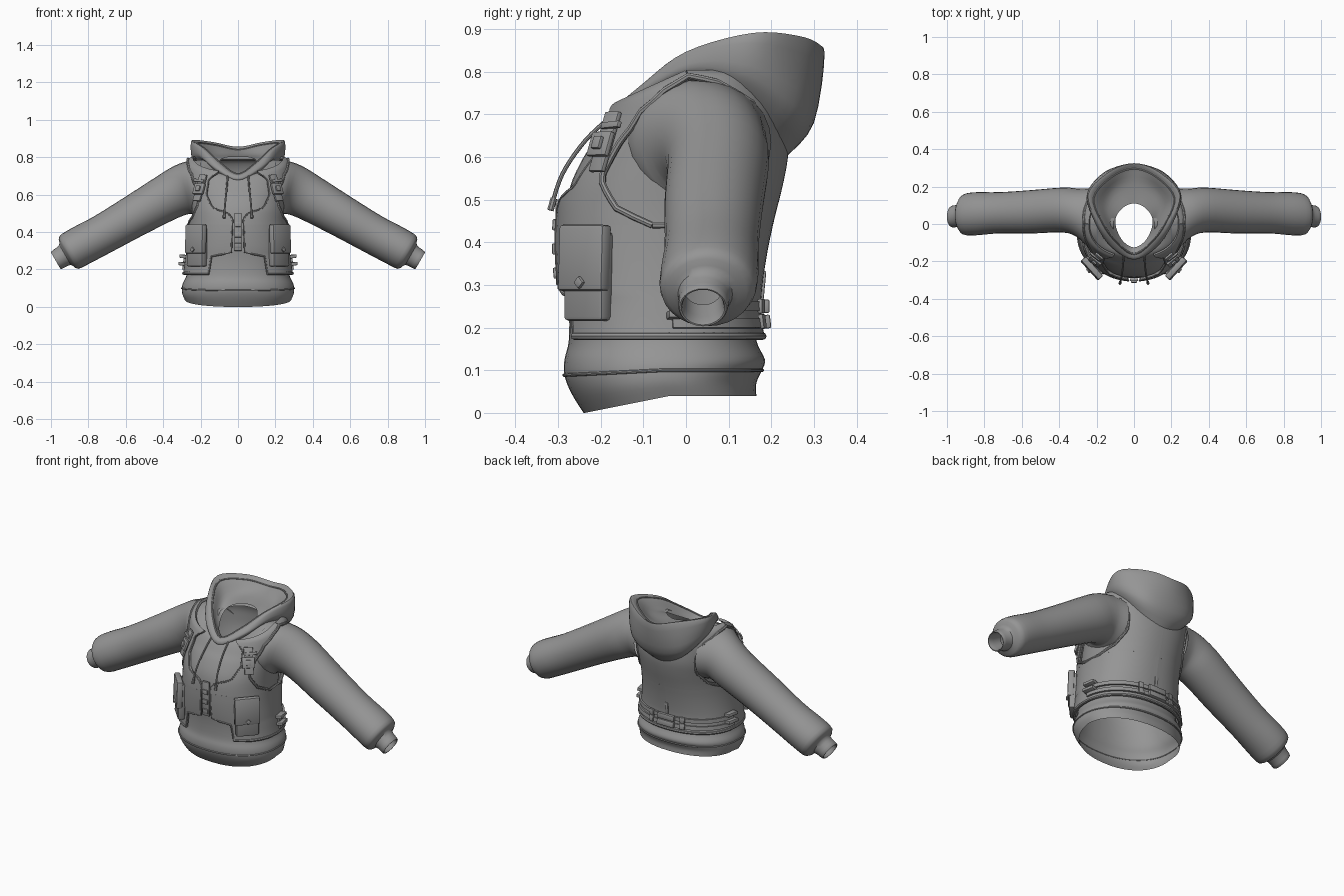
import bpy, bmesh
from math import radians, degrees, sin, cos, acos, pi, copysign
from mathutils import Vector, Matrix

if bpy.data.objects.get("Cube"):
    bpy.data.objects.remove(bpy.data.objects["Cube"], do_unlink=True)

cloth = bpy.data.materials.new("plain grey cloth")
cloth.use_nodes = True
GREY = (0.3, 0.3, 0.3, 1)
cloth.diffuse_color = GREY
for node in cloth.node_tree.nodes:
    if node.type == 'BSDF_PRINCIPLED':
        node.inputs["Base Color"].default_value = GREY
        node.inputs["Roughness"].default_value = 0.8
parts = []


def add_object(name, data, mirror=False):
    obj = bpy.data.objects.new(name, data)
    bpy.context.scene.collection.objects.link(obj)
    data.materials.append(cloth)
    if mirror:
        obj.modifiers.new("mirror", 'MIRROR').merge_threshold = 0.0005
    parts.append(obj)
    return obj


def spline(points, steps, closed=False):
    """Smooth path running through every given vector."""
    pts = [Vector(p) for p in points]
    n = len(pts)
    pick = (lambda i: pts[i % n]) if closed else (lambda i: pts[max(0, min(n - 1, i))])
    out = []
    for i in range(n if closed else n - 1):
        a, b, c, d = (pick(i + k) for k in (-1, 0, 1, 2))
        for s in range(steps):
            u = s / steps
            out.append(b + (c - a) * (u / 2) + (a * 2 - b * 5 + c * 4 - d) * (u * u / 2)
                       + (b * 3 - a - c * 3 + d) * (u ** 3 / 2))
    return out if closed else out + [pts[-1]]


def loft(name, rings, closed=True, mirror=False):
    """Skin a list of equally long rows of points."""
    bm = bmesh.new()
    rows = [[bm.verts.new(p) for p in ring] for ring in rings]
    n = len(rows[0])
    for low, high in zip(rows, rows[1:]):
        for i in range(n if closed else n - 1):
            j = (i + 1) % n
            bm.faces.new((low[i], low[j], high[j], high[i]))
    mesh = bpy.data.meshes.new(name)
    bm.to_mesh(mesh)
    bm.free()
    return add_object(name, mesh, mirror)


def table(pairs, z):
    for (z0, v0), (z1, v1) in zip(pairs, pairs[1:]):
        if z <= z1:
            return v0 + (v1 - v0) * max(0, z - z0) / (z1 - z0)
    return pairs[-1][1]


# Torso sections: height, half width, front y, back y, downward slope of the front
TORSO = spline([
    (.04, .285, -.24, .165, .2), (.07, .298, -.27, .165, .1), (.1, .3, -.285, .178, .05),
    (.125, .295, -.285, .185, 0), (.17, .275, -.275, .165, 0), (.25, .262, -.275, .155, 0),
    (.35, .25, -.285, .165, 0), (.45, .245, -.285, .185, 0), (.53, .248, -.272, .205, 0),
    (.6, .255, -.24, .218, 0), (.66, .26, -.21, .218, .08), (.72, .262, -.185, .21, .2),
    (.775, .245, -.17, .18, .45), (.785, .19, -.15, .14, .55), (.78, .11, -.13, .12, .75)], 4)
ROUND = 0.9


def section(z):
    for a, b in zip(TORSO, TORSO[1:]):
        if a[0] <= z <= b[0]:
            return a.lerp(b, (z - a[0]) / (b[0] - a[0]))
    return TORSO[-5]


def on_section(sec, t, off=0):
    """Point at angle t (front -90, side 0, back 90) pushed out by off."""
    z, a, front, back, slope = sec
    mid, b = (front + back) / 2, (back - front) / 2
    c, s = cos(radians(t)), sin(radians(t))
    x = a * copysign(abs(c) ** ROUND, c)
    y = b * copysign(abs(s) ** ROUND, s)
    up = max(0, min(1, (z - .68) / .1))
    normal = Vector((c / a, s / b, 0)).normalized() + Vector((0, 0, up))
    return Vector((x, mid + y, z + slope * min(y, 0))) + normal * off


def P(t, z, off=0):
    return on_section(section(z), t, off)


def angle_at(x, z):
    return -degrees(acos(min(1, x / section(z)[1]) ** (1 / ROUND)))


def patch(name, heights, start, end, off, thick, cols=18):
    """Cloth panel on the torso between two edge angles, on both sides."""
    rows = []
    for z in heights:
        t0, t1 = start(z), end(z)
        rows.append([P(t0 + (t1 - t0) * i / cols, z, off) for i in range(cols + 1)])
    obj = loft(name, rows, closed=False)
    shell = obj.modifiers.new("thickness", 'SOLIDIFY')
    shell.thickness, shell.offset = thick, 0
    obj.modifiers.new("mirror", 'MIRROR').merge_threshold = 0.0005


def plate(name, t, z, off, size, mirror=True, bevel=0.005, turn=0):
    """Bevelled block lying on the torso surface."""
    u = (P(t + 1, z) - P(t - 1, z)).normalized()
    v = P(t, z + .02) - P(t, z - .02)
    n = u.cross(v).normalized()
    v = n.cross(u)
    frame = Matrix((u, v, n)).transposed().to_4x4()
    frame.translation = P(t, z) + n * off
    bm = bmesh.new()
    bmesh.ops.create_cube(bm, size=1)
    bm.transform(frame @ Matrix.Rotation(radians(turn), 4, 'Z') @ Matrix.Diagonal((*size, 1)))
    mesh = bpy.data.meshes.new(name)
    bm.to_mesh(mesh)
    bm.free()
    obj = add_object(name, mesh)
    edge = obj.modifiers.new("bevel", 'BEVEL')
    edge.width, edge.segments = bevel, 2
    if mirror:
        obj.modifiers.new("mirror", 'MIRROR')


def cord(name, points, radius):
    """Round cord with a mirrored twin."""
    curve = bpy.data.curves.new(name, 'CURVE')
    curve.dimensions = '3D'
    curve.bevel_depth, curve.bevel_resolution = radius, 2
    curve.use_fill_caps = True
    for side in (1, -1):
        path = curve.splines.new('POLY')
        path.points.add(len(points) - 1)
        for knot, p in zip(path.points, points):
            knot.co = (p[0] * side, p[1], p[2], 1)
    add_object(name, curve)


def span(low, high, n):
    return [low + (high - low) * i / n for i in range(n + 1)]


# Hoodie body
loft("hoodie_body", [[on_section(s, i * 7.5) for i in range(48)] for s in TORSO])
cord("hem_seam", [P(t, .1, .001) for t in range(-90, 91, 6)], .004)

# Sleeves with hollow cuffs: centre, depth radius, height radius, droop
SLEEVE = spline([
    (.2, .03, .635, .17, .15, 0), (.25, .035, .635, .155, .145, 6), (.3, .06, .625, .13, .135, 18),
    (.38, .075, .585, .12, .124, 28), (.55, .065, .488, .116, .113, 30), (.72, .06, .39, .11, .106, 30),
    (.84, .055, .327, .115, .106, 30), (.905, .05, .29, .108, .1, 30), (.925, .045, .278, .064, .062, 30),
    (.97, .04, .25, .058, .054, 30), (.967, .04, .252, .048, .045, 30), (.9, .04, .29, .044, .042, 30)], 3)


def sleeve_ring(x, y, z, depth, height, droop):
    d = radians(droop)
    return [Vector((x + height * sin(d) * sin(a), y + depth * cos(a), z + height * cos(d) * sin(a)))
            for a in (i * pi / 14 for i in range(28))]


loft("sleeves", [sleeve_ring(*s) for s in SLEEVE], mirror=True)

# Hood: half rings from the collar, around the bag and rim, down to the neck hole
HOOD = [
    [(0, -.17, .67), (.11, -.12, .72), (.18, 0, .78), (.2, .12, .74), (.12, .21, .64), (0, .235, .6)],
    [(0, -.19, .68), (.125, -.12, .745), (.21, .01, .81), (.245, .15, .79), (.16, .27, .71), (0, .3, .68)],
    [(0, -.185, .7), (.115, -.11, .765), (.195, 0, .845), (.25, .16, .885), (.14, .28, .87), (0, .325, .845)],
    [(0, -.16, .71), (.09, -.1, .765), (.165, 0, .835), (.215, .14, .875), (.12, .25, .865), (0, .295, .84)],
    [(0, -.14, .705), (.08, -.09, .74), (.13, 0, .785), (.15, .1, .81), (.1, .18, .815), (0, .21, .815)],
    [(0, -.125, .69), (.06, -.09, .71), (.095, -.02, .75), (.095, .04, .785), (.055, .09, .8), (0, .11, .8)]]
hood_rings = [spline(h + [(-x, y, z) for x, y, z in h[-2:0:-1]], 5, True) for h in HOOD]
columns = [spline(column, 4) for column in zip(*hood_rings)]
loft("hood", list(zip(*columns)))
cord("hood_rim_seam", [hood_rings[3][i] for i in range(26)], .005)

# Drawstrings with knotted ends
string = spline([(.055, -.17, .7), (.06, -.235, .64), (.068, -.29, .56), (.075, -.318, .475)], 5)
cord("drawstring", string, .005)
cord("drawstring_tip", string[-3:], .008)

# Vest panels
INNER = [(.175, .15), (.27, .135), (.29, .035), (.47, .028), (.5, .05), (.53, .13),
         (.6, .16), (.7, .15), (.783, .1)]
ARM_FRONT = [(.44, -5), (.48, -25), (.55, -40), (.65, -38), (.72, -30), (.76, -14), (.772, 0)]
ARM_BACK = [(.44, 15), (.48, 35), (.55, 48), (.65, 48), (.72, 38), (.76, 16), (.772, 0)]


def inner(z):
    return angle_at(table(INNER, z), z)


def arm_front(z):
    return table(ARM_FRONT, z)


def arm_back(z):
    return table(ARM_BACK, z)


def centre_back(z):
    return 90


upper = span(.44, .76, 16) + [.767, .772, .778, .783]
patch("vest_lower", [.175, .2, .235, .27, .29, .33, .38, .41, .44], inner, centre_back, .014, .014, 30)
patch("vest_front", upper, inner, arm_front, .014, .014)
patch("vest_back", upper, arm_back, centre_back, .014, .014)

# Vest edge trims
edge = [z for z in upper if z <= .772]
armhole = [P(arm_front(z), z, .02) for z in edge] + [P(arm_back(z), z, .02) for z in reversed(edge)]
cord("armhole_trim", armhole + armhole[:1], .008)
cord("vest_hem_trim", [P(t, .18, .017) for t in span(inner(.18), 90, 24)], .009)
cord("vest_front_trim", [P(inner(z), z, .018) for z in span(.18, .74, 50)], .005)

# Front closure
plate("zip_placket", -90, .4, .012, (.045, .2, .014), False, .003)
for z in (.33, .385, .44):
    plate("front_clasp", -90, z, .022, (.034, .026, .012), False, .003)

# Side pockets with flap and button
plate("pocket_bag", -40, .32, .028, (.125, .21, .04), bevel=.01)
plate("pocket_flap", -40, .362, .04, (.14, .155, .034), bevel=.008)
plate("pocket_button", -40, .305, .06, (.022, .022, .012), bevel=.004, turn=45)

# Chest straps with buckles
chest = angle_at(.185, .62)
plate("chest_strap", chest, .63, .03, (.05, .15, .012), bevel=.003)
plate("chest_buckle", chest, .62, .039, (.07, .06, .014), bevel=.004)
plate("chest_buckle_bar", chest, .62, .049, (.028, .03, .012), bevel=.003)
plate("chest_strap_loop", chest, .68, .037, (.066, .016, .012), bevel=.003)

# Waist belts across the back with side tabs and centre buckles
for z in (.21, .25):
    patch("waist_belt", span(z - .011, z + .011, 2), lambda h: 5, centre_back, .026, .01)
    plate("belt_tab", 10, z + .015, .03, (.07, .018, .045), bevel=.003)
    plate("belt_buckle", 90, z, .032, (.11, .032, .018), False, .004)
    plate("belt_slider", 72, z, .032, (.03, .034, .012), bevel=.003)
plate("back_pull_strap", 90, .29, .022, (.02, .09, .01), False, .003)

# Bake modifiers and shade
bpy.ops.object.select_all(action='DESELECT')
for obj in parts:
    obj.select_set(True)
bpy.context.view_layer.objects.active = parts[0]
bpy.ops.object.convert(target='MESH')
bpy.ops.object.shade_smooth_by_angle(angle=radians(40))
